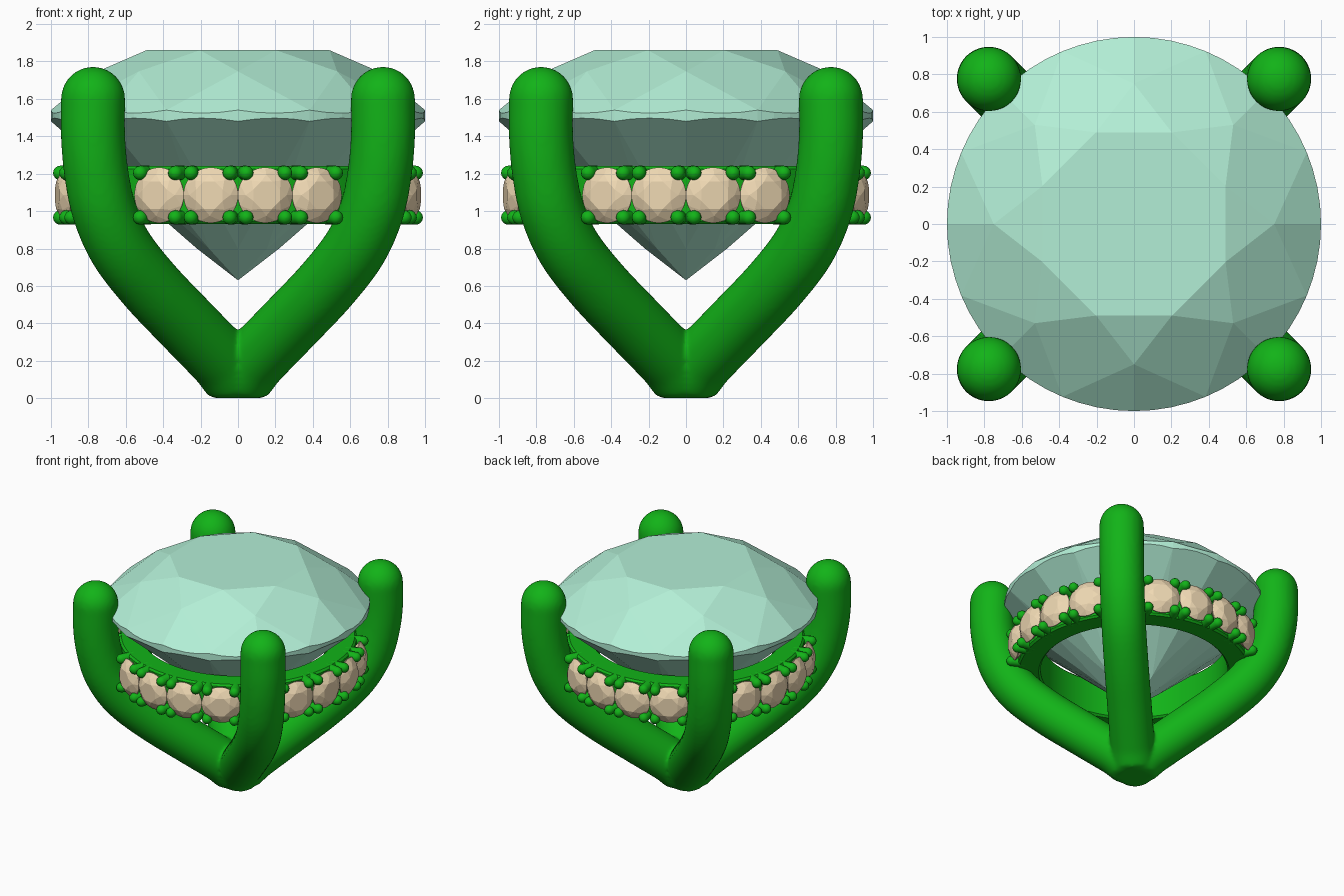
import bpy, bmesh
from math import sin, cos, pi, sqrt, radians
from mathutils import Vector

if "Cube" in bpy.data.objects:
    bpy.data.objects.remove(bpy.data.objects["Cube"])


def material(name, rgb):
    m = bpy.data.materials.new(name)
    m.diffuse_color = (*rgb, 1)
    m.use_nodes = True
    m.node_tree.nodes["Principled BSDF"].inputs["Base Color"].default_value = m.diffuse_color
    return m


metal = material("green_metal", (0.006, 0.45, 0.009))
mint = material("mint_stone", (0.45, 0.86, 0.67))
cream = material("cream_stone", (0.86, 0.69, 0.45))


def add_object(name, mesh, mat):
    ob = bpy.data.objects.new(name, mesh)
    if not mesh.materials:
        mesh.materials.append(mat)
    bpy.context.collection.objects.link(ob)
    return ob


def to_mesh(bm, name):
    bmesh.ops.recalc_face_normals(bm, faces=bm.faces[:])
    mesh = bpy.data.meshes.new(name)
    bm.to_mesh(mesh)
    bm.free()
    return mesh


def brilliant(name):
    """Round brilliant cut, radius 1, girdle centred on z = 0."""
    bm = bmesh.new()

    def ring(r, z, n, offset=0):
        return [bm.verts.new((r * cos(2 * pi * (i + offset) / n),
                              r * sin(2 * pi * (i + offset) / n), z)) for i in range(n)]

    table = ring(0.53, 0.35, 8, 0.5)
    star = ring(0.75, 0.237, 8)
    upper, lower = ring(1, 0.03, 64), ring(1, -0.03, 64)
    tip = ring(0.22, -0.71, 8)
    culet = bm.verts.new((0, 0, -0.88))
    # scalloped girdle where the flat facets meet the round edge
    for i in range(64):
        dip = cos((i % 4 - 2) * pi / 32) - cos(pi / 16)
        upper[i].co.z -= 0.844 * dip
        lower[i].co.z += 0.889 * dip
    bm.faces.new(table)
    for k in range(8):
        n, a = (k + 1) % 8, k * 8
        first = [(a + j) % 64 for j in range(5)]
        second = [(a + j) % 64 for j in range(4, 9)]
        bm.faces.new((table[k - 1], table[k], star[k]))
        bm.faces.new((table[k], star[n], upper[a + 4], star[k]))
        bm.faces.new((culet, tip[k], lower[a + 4], tip[n]))
        for idx, s in ((first, k), (second, n)):
            bm.faces.new([star[s]] + [upper[i] for i in idx])
            bm.faces.new([tip[s]] + [lower[i] for i in idx])
    for i in range(64):
        j = (i + 1) % 64
        bm.faces.new((upper[i], upper[j], lower[j], lower[i]))
    return to_mesh(bm, name)


def tube(bm, pts, radii, side, segs):
    """Sweep a circle along a path lying in the plane normal to side."""
    rings = []
    for i, p in enumerate(pts):
        t = (pts[min(i + 1, len(pts) - 1)] - pts[max(i - 1, 0)]).normalized()
        up = side.cross(t)
        rings.append([bm.verts.new(p + radii[i] * (side * cos(2 * pi * s / segs) + up * sin(2 * pi * s / segs)))
                      for s in range(segs)])
    for a, b in zip(rings, rings[1:]):
        for s in range(segs):
            bm.faces.new((a[s], a[s - 1], b[s - 1], b[s]))
    bm.faces.new(rings[0])
    bm.faces.new(rings[-1])


def round_end(p, d, r, steps):
    angles = [radians(86) * (i + 1) / steps for i in range(steps)]
    return [p + d * r * sin(a) for a in angles], [r * cos(a) for a in angles]


# Centre stone
stone = add_object("centre_stone", brilliant("centre_stone"), mint)
stone.location.z = 1.51

# Four prongs: two crossing arches on the diagonals, fused with soft joints
profile = [(0, .11), (.1, .215), (.28, .4), (.47, .6), (.625, .8),
           (.715, 1.0), (.757, 1.2), (.775, 1.4), (.775, 1.6)]
ctrl = [(-.1, .215)] + profile + [(.775, 1.8)]
half = []
for i in range(1, len(ctrl) - 2):
    p0, p1, p2, p3 = (Vector(c) for c in ctrl[i - 1:i + 3])
    for s in range(5):
        t = s / 5
        half.append(0.5 * (2 * p1 + (p2 - p0) * t + (2 * p0 - 5 * p1 + 4 * p2 - p3) * t * t
                           + (3 * p1 - p0 - 3 * p2 + p3) * t ** 3))
half.append(Vector(profile[-1]))

bm = bmesh.new()
R = 0.172
for sy in (1, -1):
    right = [Vector((p.x, sy * p.x, p.y)) for p in half]
    cap, cap_r = round_end(right[-1], Vector((0, 0, 1)), R, 8)
    right += cap
    rad = [R] * len(half) + cap_r
    left = [Vector((-p.x, -p.y, p.z)) for p in right[:0:-1]]
    tube(bm, left + right, rad[:0:-1] + rad, Vector((1, -sy, 0)).normalized(), 32)
for v in bm.verts:  # flat foot
    v.co.z = max(v.co.z, 0)
prongs = add_object("prongs", to_mesh(bm, "prongs"), metal)
rem = prongs.modifiers.new("fuse", 'REMESH')
rem.mode = 'VOXEL'
rem.voxel_size = 0.016
rem.use_smooth_shade = True
smo = prongs.modifiers.new("soften", 'SMOOTH')
smo.factor = 0.5
smo.iterations = 8

# Halo band with four small claws round every accent stone
MID = 1.085
stone_angles = [radians(90 * q + d) for q in range(4) for d in (-27, -9, 9, 27)]
bm = bmesh.new()
section = [(.72, .945), (.735, .93), (.885, .93), (.9, .945),
           (.9, 1.225), (.885, 1.24), (.735, 1.24), (.72, 1.225)]
loops = [[bm.verts.new((r * cos(2 * pi * i / 96), r * sin(2 * pi * i / 96), z)) for r, z in section]
         for i in range(96)]
for i in range(96):
    for j in range(8):
        bm.faces.new((loops[i][j], loops[i][j - 1], loops[i - 1][j - 1], loops[i - 1][j]))
for a in stone_angles:
    out, tan = Vector((cos(a), sin(a), 0)), Vector((-sin(a), cos(a), 0))
    for st in (-1, 1):
        for sz in (-1, 1):
            base = tan * st * 0.105 + Vector((0, 0, MID + sz * 0.119))
            cap, cap_r = round_end(base + out * 0.945, out, 0.039, 4)
            tube(bm, [base + out * 0.84, base + out * 0.945] + cap, [0.039] * 2 + cap_r, tan, 12)
band = add_object("halo_band", to_mesh(bm, "halo_band"), metal)
bpy.context.view_layer.objects.active = band
band.select_set(True)
bpy.ops.object.shade_smooth_by_angle(angle=radians(40))

# Accent stones facing outward round the band
accent = brilliant("accent_stone")
for i, a in enumerate(stone_angles):
    ob = add_object(f"accent_stone_{i + 1}", accent, cream)
    ob.scale = (0.148,) * 3
    ob.rotation_euler = (0, pi / 2, a)
    ob.location = (0.928 * cos(a), 0.928 * sin(a), MID)
